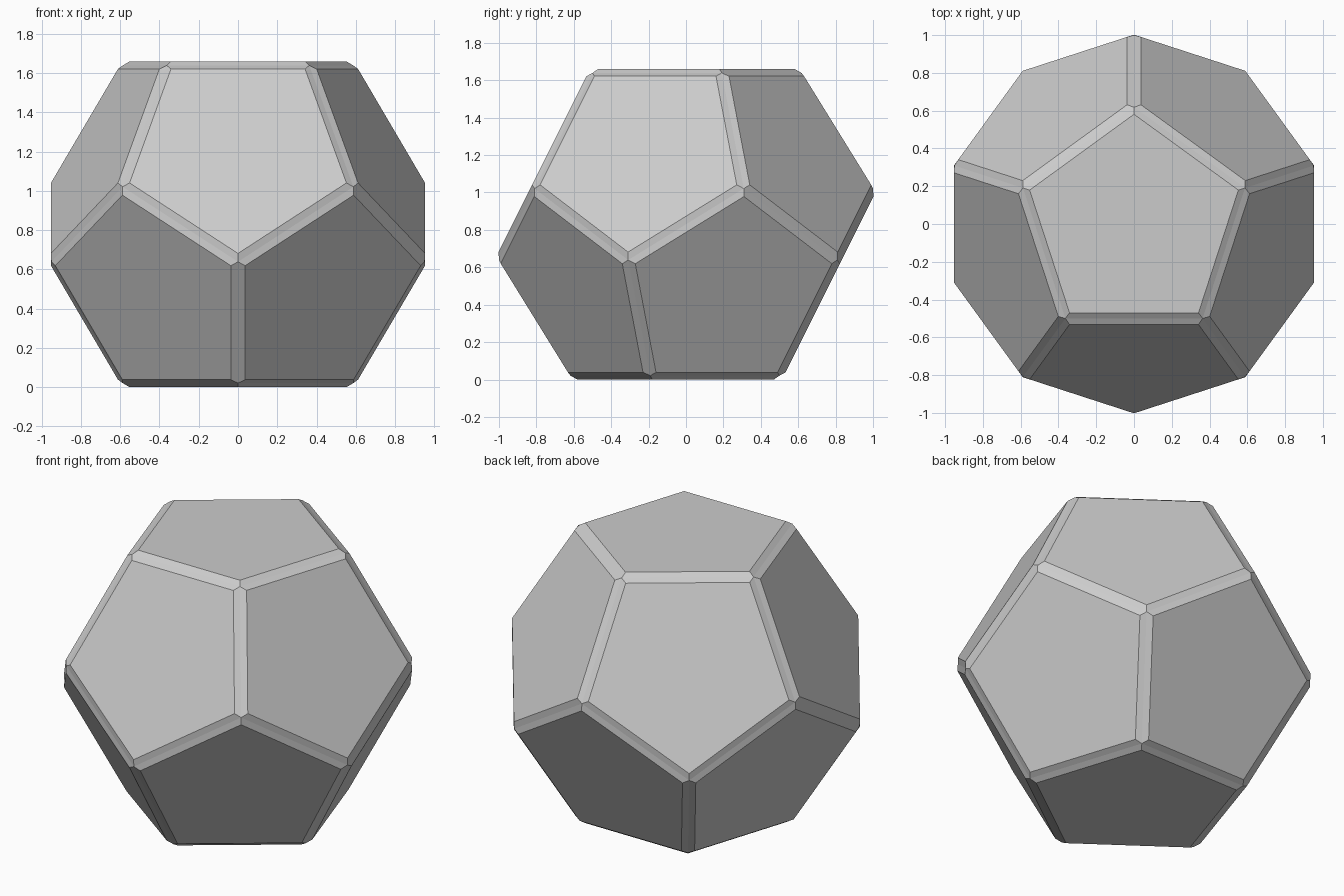
import bpy, bmesh
from math import sin, cos, pi
from mathutils import Vector

if "Cube" in bpy.data.objects:
    bpy.data.objects.remove(bpy.data.objects["Cube"])

PHI = (1 + 5 ** 0.5) / 2
RING = 1.0            # radius of the two middle rings
R = RING / PHI        # radius of the top and bottom pentagons
INRADIUS = R * PHI ** 2 / 2
MID = R * (PHI - 1) / 2
INSET, RAISE = 0.03, 0.021


def ring(radius, z, turn):
    return [Vector((radius * cos(turn + i * 2 * pi / 5),
                    radius * sin(turn + i * 2 * pi / 5), z)) for i in range(5)]


# Regular dodecahedron from four rings of five points
bm = bmesh.new()
for p in (ring(R, INRADIUS, pi / 2) + ring(RING, MID, pi / 2)
          + ring(RING, -MID, -pi / 2) + ring(R, -INRADIUS, -pi / 2)):
    bm.verts.new(p)
bmesh.ops.convex_hull(bm, input=bm.verts[:])
bmesh.ops.dissolve_limit(bm, angle_limit=0.05, verts=bm.verts[:], edges=bm.edges[:])
bmesh.ops.recalc_face_normals(bm, faces=bm.faces[:])

# Raised pentagon panels with sloped rims
bmesh.ops.inset_individual(bm, faces=bm.faces[:], thickness=INSET, depth=RAISE,
                           use_even_offset=True)

# Stand on the ground
bmesh.ops.translate(bm, verts=bm.verts[:], vec=(0, 0, INRADIUS + RAISE))

mesh = bpy.data.meshes.new("dodecahedron")
bm.to_mesh(mesh)
bm.free()
bpy.context.collection.objects.link(bpy.data.objects.new("dodecahedron", mesh))
